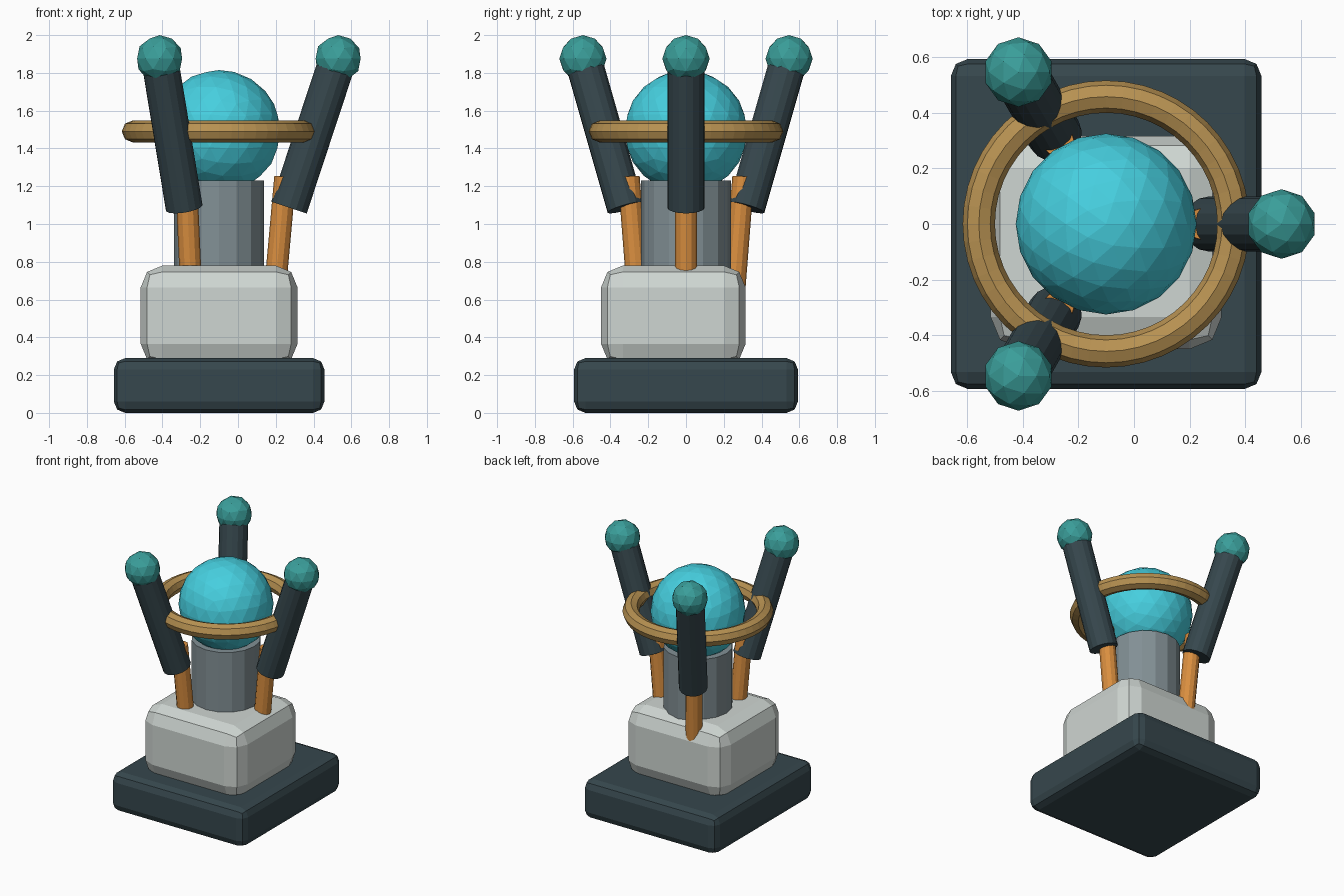
import bpy, math
from mathutils import Vector

if "Cube" in bpy.data.objects:
    bpy.data.objects.remove(bpy.data.objects["Cube"])

CX = -0.1  # the whole device is centred on this x


def material(name, rgb):
    m = bpy.data.materials.new(name)
    lin = [(c / 255 / 12.92) if c < 11 else ((c / 255 + 0.055) / 1.055) ** 2.4 for c in rgb]
    m.diffuse_color = (*lin, 1)
    m.use_nodes = True
    m.node_tree.nodes["Principled BSDF"].inputs["Base Color"].default_value = m.diffuse_color
    return m


SLATE = material("dark slate", (54, 71, 77))
PALE = material("pale grey", (207, 214, 210))
STEEL = material("steel grey", (130, 144, 149))
COPPER = material("copper orange", (217, 142, 63))
BRASS = material("brass", (184, 146, 82))
TEAL = material("teal", (58, 158, 154))
CYAN = material("cyan", (70, 207, 223))


def finish(name, mat):
    ob = bpy.context.object
    ob.name = name
    ob.data.materials.append(mat)
    return ob


def bevelled_box(name, center, size, bevel, mat):
    bpy.ops.mesh.primitive_cube_add(size=1, location=center)
    ob = finish(name, mat)
    ob.scale = size
    bpy.ops.object.transform_apply(location=False, rotation=False, scale=True)
    mod = ob.modifiers.new("rounded edges", 'BEVEL')
    mod.width = bevel
    mod.segments = 2
    return ob


def rod(name, a, b, radius, sides, mat):
    a, b = Vector(a), Vector(b)
    d = b - a
    bpy.ops.mesh.primitive_cylinder_add(vertices=sides, radius=radius, depth=d.length,
                                        location=(a + b) / 2)
    ob = finish(name, mat)
    ob.rotation_euler = d.to_track_quat('Z', 'Y').to_euler()
    return ob


def ball(name, center, radius, detail, mat):
    bpy.ops.mesh.primitive_ico_sphere_add(subdivisions=detail, radius=radius, location=center)
    return finish(name, mat)


# Base slab, body block and central column
bevelled_box("base", (CX, 0, 0.145), (1.115, 1.185, 0.29), 0.06, SLATE)
bevelled_box("body_block", (CX, -0.067, 0.515), (0.83, 0.765, 0.53), 0.115, PALE)
rod("column", (CX, 0, 0.6), (CX, 0, 1.23), 0.238, 16, STEEL)

# Glowing orb and the ring around it
ball("orb", (CX, 0, 1.49), 0.325, 3, CYAN)
bpy.ops.mesh.primitive_torus_add(major_radius=0.4575, minor_radius=0.058, major_segments=48,
                                 minor_segments=8, location=(CX, 0, 1.49))
finish("ring", BRASS)

# Three splayed arms, each a thin strut, a thick sleeve and a ball tip
for i in range(3):
    ang = i * math.tau / 3

    def at(r, z):
        return (CX + r * math.cos(ang), r * math.sin(ang), z)

    rod(f"strut_{i + 1}", at(0.295, 0.64), at(0.35, 1.25), 0.058, 12, COPPER)
    rod(f"sleeve_{i + 1}", at(0.37, 1.087), at(0.63, 1.875), 0.099, 16, SLATE)
    ball(f"tip_{i + 1}", at(0.63, 1.875), 0.125, 2, TEAL)
